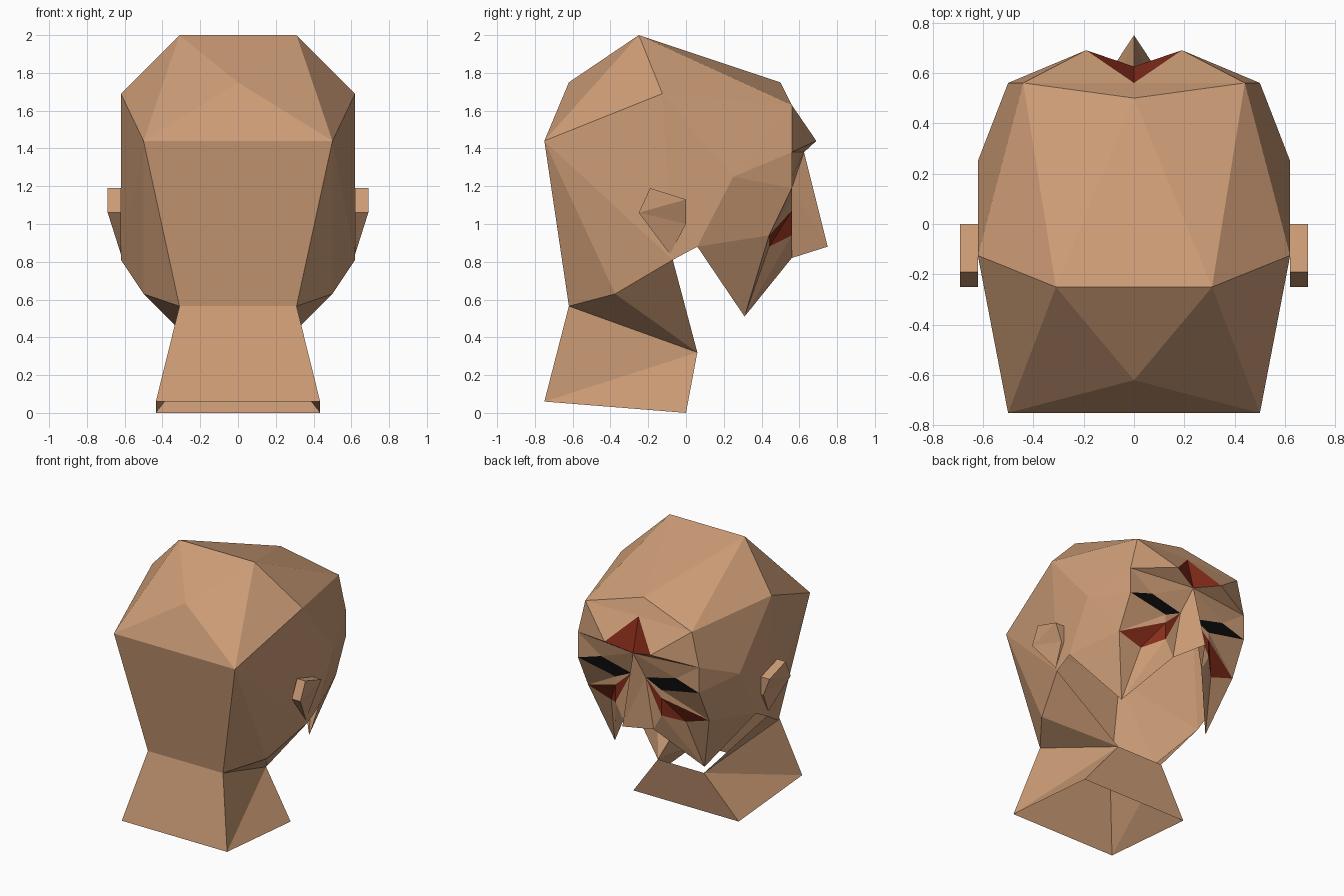
import bpy, bmesh
from mathutils import Vector

if "Cube" in bpy.data.objects:
    bpy.data.objects.remove(bpy.data.objects["Cube"])


def material(name, rgb):
    m = bpy.data.materials.new(name)
    m.diffuse_color = (*rgb, 1)
    m.use_nodes = True
    m.node_tree.nodes["Principled BSDF"].inputs["Base Color"].default_value = m.diffuse_color
    return m


SKIN = material("skin", (0.60, 0.33, 0.18))
RED = material("red", (0.23, 0.025, 0.01))
BLACK = material("black", (0.003, 0.003, 0.003))

# Right-half landmarks, one small group per region; "-name" is the mirrored point
skull = dict(
    crown=(.31, -.25, 2), nape=(.31, -.62, .565), back=(.5, -.75, 1.44),
    back_mid=(0, -.62, 1.75), temple=(.62, -.125, 1.69), cheekbone=(.62, .25, 1.25),
    jaw=(.62, .06, .88), lobe=(.62, -.07, .81), jaw_back=(.5, -.375, .63),
    hairline=(0, .5, 1.75), forehead=(.44, .56, 1.63))
neck = dict(throat=(.19, .06, .32), base_back=(.435, -.75, .06), base_front=(.435, 0, 0))
face = dict(
    brow_mid=(0, .56, 1.63), brow=(.19, .69, 1.44), bridge=(0, .625, 1.38),
    brow_out=(.5, .56, 1.38), eye_in=(.06, .56, 1.19), eye_out=(.5, .56, 1.19),
    eye_top=(.31, .56, 1.25), eye_low=(.19, .56, 1.13), tip=(0, .75, .88),
    nostril=(.125, .56, .82), fang=(.37, .31, .51), mark_top=(.19, .56, 1.07),
    mark_out=(.5, .44, .94), mark_low=(.31, .44, .88), mark_in=(.19, .56, .94))
ear = dict(
    p=(.69, -.19, 1.19), q=(.69, 0, 1.13), s=(.69, -.25, 1.06), r=(.64, 0, 1.0),
    p0=(.62, -.19, 1.19), q0=(.62, 0, 1.13), s0=(.62, -.25, 1.06), r0=(.62, 0, 1.0),
    lobe_tip=(.62, -.085, .84))
points = {**skull, **neck, **face, **ear}


def mirrored(name):
    if points[name.lstrip("-")][0] == 0:
        return name
    return name[1:] if name.startswith("-") else "-" + name


def part(name, mat, *faces, centre=(0, -.05, 1)):
    """Build faces named by landmark, plus their mirror images, facing away from centre."""
    bm = bmesh.new()
    verts = {}

    def vert(n):
        if n not in verts:
            x, y, z = points[n.lstrip("-")]
            verts[n] = bm.verts.new((-x if n.startswith("-") else x, y, z))
        return verts[n]

    for text in faces:
        names = text.split()
        f = bm.faces.new([vert(n) for n in names])
        f.normal_update()
        if f.normal.dot(f.calc_center_median() - Vector(centre)) < 0:
            f.normal_flip()
        other = [mirrored(n) for n in names]
        if set(other) != set(names):
            order = {v: k for k, v in verts.items()}
            loop = [mirrored(order[l.vert]) for l in f.loops]
            bm.faces.new([vert(n) for n in reversed(loop)])
    me = bpy.data.meshes.new(name)
    bm.to_mesh(me)
    bm.free()
    me.materials.append(mat)
    ob = bpy.data.objects.new(name, me)
    bpy.context.collection.objects.link(ob)
    return ob


# Cranium, open underneath at the mouth
part("skull", SKIN,
     "crown -crown back_mid",
     "crown back back_mid",
     "back -back back_mid",
     "crown back temple",
     "crown -crown hairline",
     "crown forehead hairline",
     "crown temple forehead",
     "temple cheekbone forehead",
     "cheekbone brow_out forehead",
     "cheekbone eye_out brow_out",
     "back temple lobe",
     "temple cheekbone jaw lobe",
     "back lobe jaw_back",
     "back jaw_back nape",
     "back -back -nape nape")

# Neck, open at the bottom
part("neck", SKIN,
     "nape -nape -base_back base_back",
     "nape base_back throat",
     "base_back base_front throat",
     "throat -throat -base_front base_front",
     "nape jaw_back throat",
     "jaw_back lobe throat")

# Forehead, brows, nose and hanging cheeks
part("face", SKIN,
     "hairline forehead brow_mid",
     "forehead brow brow_mid",
     "forehead brow_out brow",
     "brow brow_out bridge",
     "bridge brow_out eye_top",
     "bridge eye_top eye_in",
     "brow_out eye_out eye_top",
     "bridge eye_in tip",
     "eye_in nostril tip",
     "eye_in mark_top eye_low",
     "eye_low mark_top mark_out",
     "eye_low mark_out eye_out",
     "eye_in mark_in nostril",
     "mark_in mark_low fang",
     "mark_in fang nostril",
     "mark_low mark_out fang",
     "cheekbone eye_out mark_out",
     "cheekbone mark_out jaw",
     "jaw mark_out fang")

# Red markings and dark eyes
part("brow_mark", RED, "brow brow_mid bridge")
part("cheek_marks", RED,
     "eye_in mark_top mark_in",
     "mark_top mark_out mark_low",
     "mark_top mark_low mark_in")
part("eyes", BLACK, "eye_in eye_top eye_out eye_low")

# Ears
part("ears", SKIN,
     "p q s",
     "q r s",
     "p q q0 p0",
     "p s s0 p0",
     "q r r0 q0",
     "s r lobe_tip",
     "s lobe_tip s0",
     "r lobe_tip r0",
     centre=(.61, -.1, 1.07))
